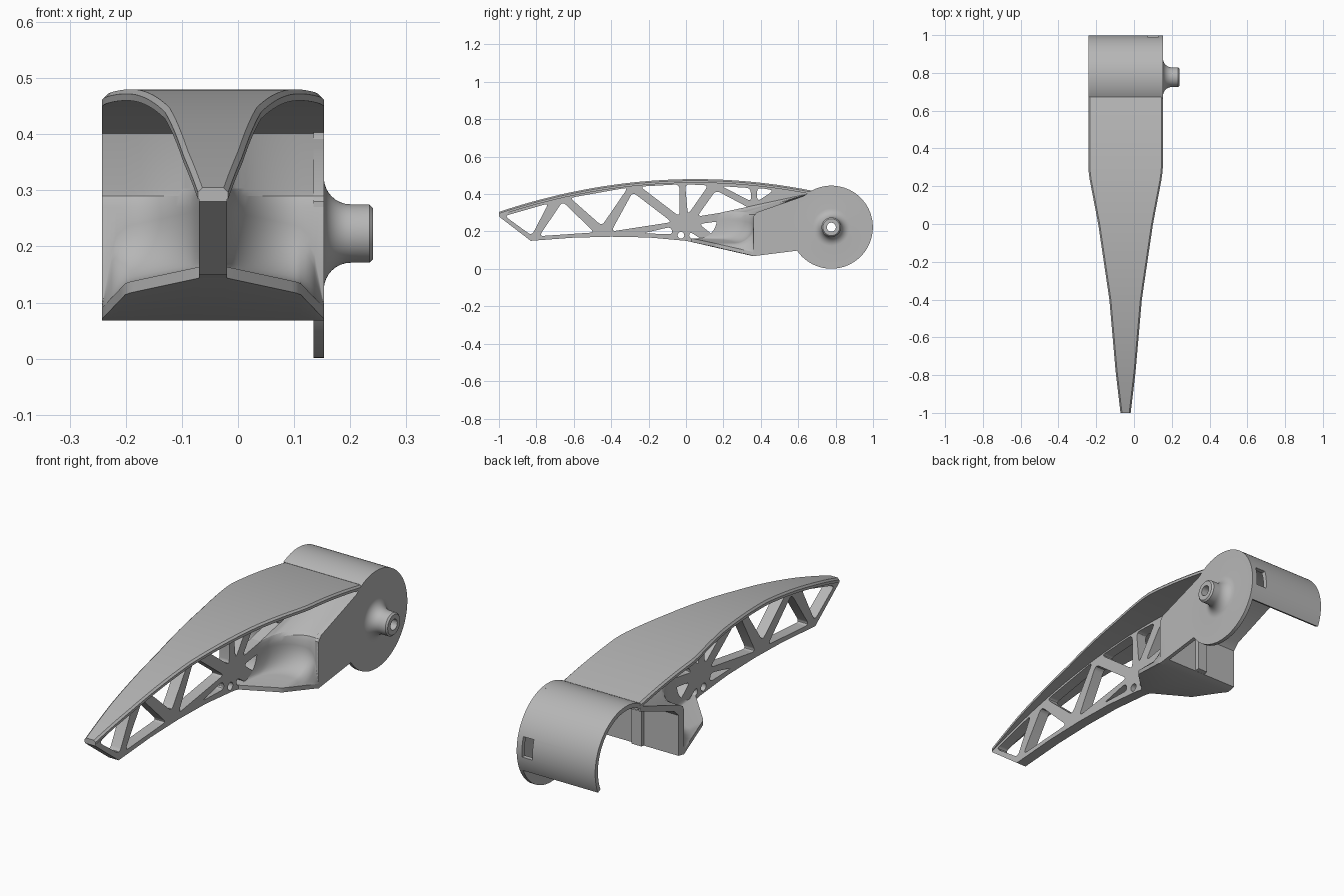
import bpy
import bmesh
from math import sin, cos, pi, radians, sqrt
from mathutils import Vector, Matrix

cube = bpy.data.objects.get("Cube")
if cube:
    bpy.data.objects.remove(cube, do_unlink=True)

grey = bpy.data.materials.new("grey_plastic")
grey.use_nodes = True
grey.diffuse_color = (0.47, 0.47, 0.47, 1)
grey.node_tree.nodes["Principled BSDF"].inputs["Base Color"].default_value = (0.47, 0.47, 0.47, 1)

MID = -0.0445          # centre plane of the arm
HALF = 0.1975          # half width at the drum
DRUM = Vector((0.777, 0.223))
RADIUS = 0.222


def finish(obj, angle=30):
    obj.data.materials.clear()
    obj.data.materials.append(grey)
    bpy.ops.object.select_all(action='DESELECT')
    obj.select_set(True)
    bpy.context.view_layer.objects.active = obj
    bpy.ops.object.shade_smooth_by_angle(angle=radians(angle))
    return obj


def loft(name, rings, closed=False):
    """Skin a row of equal closed rings, capped unless it wraps around."""
    bm = bmesh.new()
    vs = [[bm.verts.new(p) for p in ring] for ring in rings]
    n = len(vs[0])
    pairs = list(zip(vs, vs[1:])) + ([(vs[-1], vs[0])] if closed else [])
    for a, b in pairs:
        for i in range(n):
            j = (i + 1) % n
            bm.faces.new((a[i], a[j], b[j], b[i]))
    if not closed:
        bm.faces.new(vs[0])
        bm.faces.new(vs[-1])
    bmesh.ops.recalc_face_normals(bm, faces=bm.faces)
    mesh = bpy.data.meshes.new(name)
    bm.to_mesh(mesh)
    bm.free()
    obj = bpy.data.objects.new(name, mesh)
    bpy.context.collection.objects.link(obj)
    return finish(obj)


def lathe(name, profile, start, end, steps):
    """Turn (radius, x) points around the drum axis."""
    full = end - start >= 360
    rings = []
    for i in range(steps if full else steps + 1):
        a = radians(start + (end - start) * i / steps)
        rings.append([(x, DRUM.x + r * cos(a), DRUM.y + r * sin(a)) for r, x in profile])
    return loft(name, rings, full)


def plate(name, loops, x, half_depth):
    """Extrude side-view outlines (first is the rim, the rest are holes)."""
    cu = bpy.data.curves.new(name, 'CURVE')
    cu.dimensions = '2D'
    cu.fill_mode = 'BOTH'
    cu.extrude = half_depth
    for pts in loops:
        sp = cu.splines.new('POLY')
        sp.points.add(len(pts) - 1)
        for p, q in zip(sp.points, pts):
            p.co = (q[0], q[1], 0, 1)
        sp.use_cyclic_u = True
    obj = bpy.data.objects.new(name, cu)
    bpy.context.collection.objects.link(obj)
    obj.matrix_world = Matrix(((0, 0, 1, x), (1, 0, 0, 0), (0, 1, 0, 0), (0, 0, 0, 1)))
    bpy.ops.object.select_all(action='DESELECT')
    obj.select_set(True)
    bpy.context.view_layer.objects.active = obj
    bpy.ops.object.convert(target='MESH')
    return finish(bpy.context.view_layer.objects.active)


def rounded(pts, size=0.025):
    """Round each corner of a polygon."""
    out = []
    n = len(pts)
    for i in range(n):
        p, c, q = (Vector(pts[k % n]) for k in (i - 1, i, i + 1))
        a = c + (p - c).normalized() * min(size, (p - c).length * 0.45)
        b = c + (q - c).normalized() * min(size, (q - c).length * 0.45)
        for k in range(5):
            t = k / 4
            out.append(a * (1 - t) ** 2 + c * 2 * t * (1 - t) + b * t * t)
    return out


def lerp(table, v):
    for (a, fa), (b, fb) in zip(table, table[1:]):
        if v <= b:
            return fa + (fb - fa) * max(0, v - a) / (b - a)
    return table[-1][1]


def skin_z(y):
    return 0.48 - 0.159 * (y - 0.05) ** 2


# Curved top skin, widening from tip to drum
WIDTH = [(-1, 0.027), (-0.78, 0.053), (-0.4, 0.086), (0, 0.145), (0.25, 0.193), (0.3, HALF), (1, HALF)]
rings = []
for i in range(49):
    y = -1 + 1.69 * i / 48
    w, z = lerp(WIDTH, y), skin_z(y)
    section = ((-w, -0.02), (-w, -0.008), (-w + 0.008, 0), (w - 0.008, 0), (w, -0.008), (w, -0.02))
    rings.append([(MID + dx, y, z + dz) for dx, dz in section])
loft("top_skin", rings)

# Central truss web with rounded openings
top = [(-1 + 1.66 * i / 40, skin_z(-1 + 1.66 * i / 40) - 0.01) for i in range(41)]
under = [(0.66, 0.40), (0.42, 0.29), (0.42, 0.08), (0.36, 0.07), (0.14, 0.12), (0, 0.15),
         (-0.2, 0.168), (-0.4, 0.172), (-0.6, 0.167), (-0.83, 0.15), (-1, 0.28)]
openings = [
    [(-0.97, 0.283), (-0.825, 0.178), (-0.735, 0.35)],
    [(-0.785, 0.175), (-0.49, 0.195), (-0.66, 0.36)],
    [(-0.62, 0.38), (-0.31, 0.435), (-0.45, 0.23)],
    [(-0.40, 0.2), (-0.075, 0.25), (-0.285, 0.41)],
    [(-0.23, 0.19), (-0.08, 0.225), (-0.07, 0.185)],
    [(-0.245, 0.44), (-0.035, 0.452), (-0.035, 0.28)],
    [(-0.005, 0.452), (0.12, 0.447), (0.01, 0.29)],
    [(0.16, 0.42), (0.34, 0.325), (0.06, 0.28)],
    [(0.19, 0.442), (0.345, 0.432), (0.35, 0.36)],
    [(0.38, 0.435), (0.47, 0.42), (0.38, 0.36)],
    [(0.07, 0.24), (0.33, 0.275), (0.32, 0.2), (0.17, 0.16)],
    [(0.02, 0.2), (0.015, 0.165), (0.1, 0.147)],
]
pin = [(-0.027 + 0.018 * cos(k * pi / 8), 0.18 + 0.018 * sin(k * pi / 8)) for k in range(16)]
plate("truss_web", [top + under] + [rounded(o) for o in openings] + [pin], MID, 0.025)

# Bulkhead: floor flange, scooped wall and sloping roof in one loft
BOTTOM = [(0, 0.15), (0.14, 0.12), (0.36, 0.07)]
LIP = [(0.025, 0.03), (0.155, 0.16), (HALF, 0.355)]
rings = []
for i in range(49):
    x = -HALF + 2 * HALF * i / 48
    d = max(0, abs(x) - 0.025)
    r = 0.13
    scoop = 1.5 * (r - sqrt(r * r - (r - d) ** 2)) if d < r else 0
    lip, wall = lerp(LIP, abs(x)), 0.36 - scoop
    floor = lerp(BOTTOM, lip)
    fillet = min(0.1, wall - lip)
    ring = [(0.36, 0.068), (lip, floor), (lip, floor + 0.02)]
    for k in range(9):
        a = k / 8 * pi / 2
        ring.append((wall - fillet * (1 - sin(a)), floor + 0.02 + fillet * (1 - cos(a))))
    ring += [(wall, 0.27), (wall + 0.008, 0.29), (wall + 0.03, 0.303), (0.67, 0.405),
             (0.68, 0.385), (0.43, 0.29), (0.40, 0.26), (0.40, 0.076)]
    rings.append([(MID + x, y, z) for y, z in ring])
loft("bulkhead", rings)

# Flat cheek linking bulkhead to the round end plate
plate("side_cheek", [[(0.36, 0.068), (0.6, 0.098), (0.66, 0.12), (0.66, 0.3), (0.69, 0.41),
                      (0.66, 0.4), (0.38, 0.303), (0.36, 0.28)]], 0.144, 0.009)

# Round end plate with flared hollow pivot
flare = [(0.052 + 0.048 * (1 - sin(k * pi / 16)), 0.153 + 0.048 * (1 - cos(k * pi / 16))) for k in range(9)]
lathe("end_plate_and_pivot",
      [(0.024, 0.135), (RADIUS, 0.135), (RADIUS, 0.153)] + flare +
      [(0.052, 0.234), (0.045, 0.241), (0.024, 0.241)], 0, 360, 72)

# Partial drum cover with a small slot in the rear
shell = lathe("drum_cover", [(RADIUS - 0.02, MID - HALF), (RADIUS, MID - HALF),
                             (RADIUS, 0.153), (RADIUS - 0.02, 0.153)], -25, 118, 40)
bpy.ops.mesh.primitive_cube_add(size=1, location=(0.1, 1, 0.245))
cutter = bpy.context.object
cutter.name = "slot_cutter"
cutter.scale = (0.053, 0.12, 0.09)
cutter.hide_render = True
cut = shell.modifiers.new("slot", 'BOOLEAN')
cut.object = cutter
cut.operation = 'DIFFERENCE'
cut.solver = 'EXACT'
bpy.context.view_layer.objects.active = shell
bpy.ops.object.modifier_apply(modifier=cut.name)
bpy.data.objects.remove(cutter, do_unlink=True)
finish(shell)
